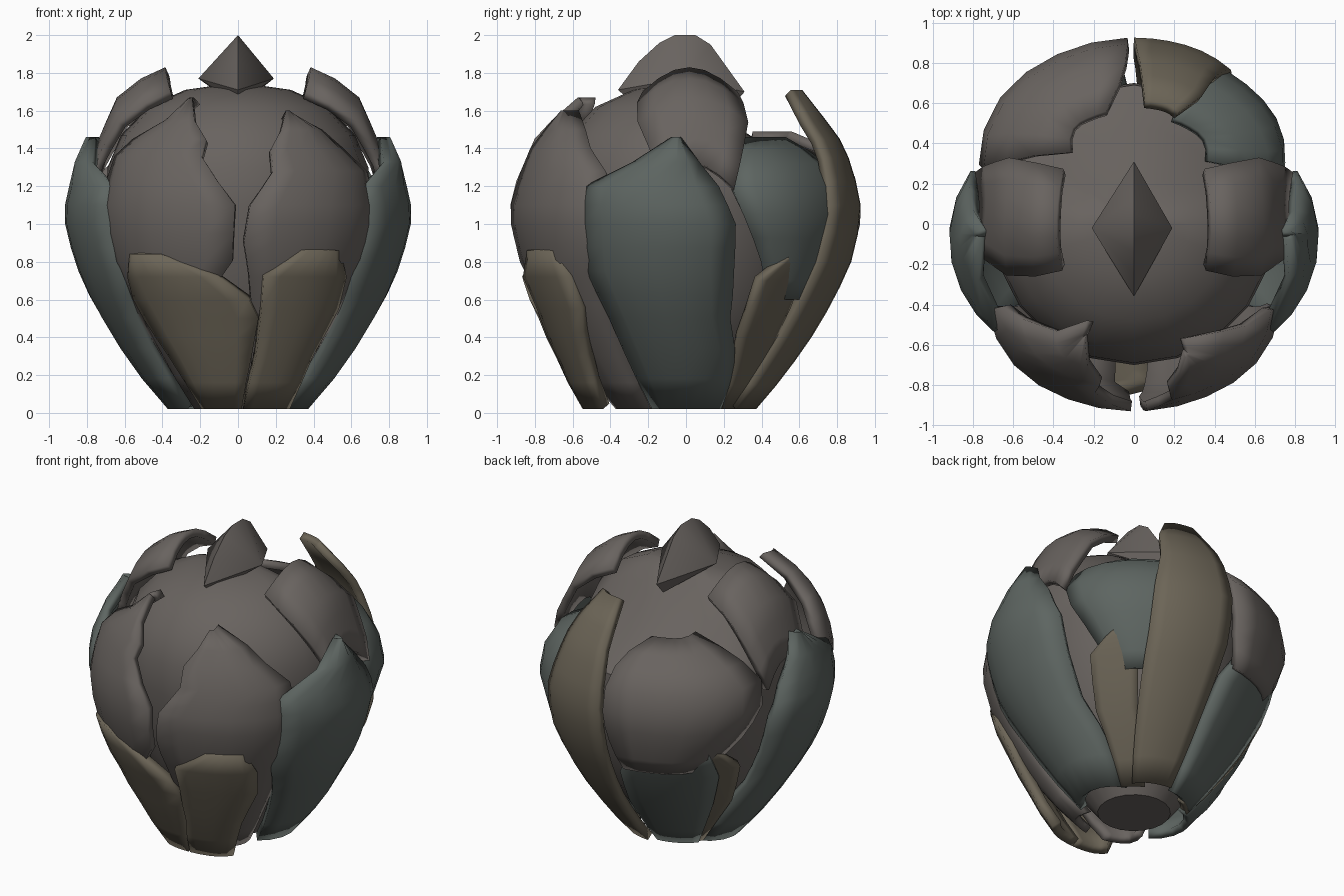
import bpy, bmesh, math

if "Cube" in bpy.data.objects:
    bpy.data.objects.remove(bpy.data.objects["Cube"])

# Outer bud profile: height -> radius
PROFILE = [(0, .34), (.2, .51), (.4, .65), (.6, .77), (.8, .86), (1.05, .92),
           (1.3, .87), (1.45, .80), (1.6, .69), (1.72, .54), (1.84, .36)]


def radius(z):
    for (z0, r0), (z1, r1) in zip(PROFILE, PROFILE[1:]):
        if z <= z1:
            return r0 + (r1 - r0) * (z - z0) / (z1 - z0)
    return PROFILE[-1][1]


def material(name, color):
    m = bpy.data.materials.new(name)
    m.diffuse_color = (*color, 1)
    m.use_nodes = True
    m.node_tree.nodes["Principled BSDF"].inputs["Base Color"].default_value = m.diffuse_color
    return m


MAUVE = material("mauve_grey", (.14, .125, .115))
TEAL = material("teal_grey", (.11, .13, .12))
OCHRE = material("ochre_grey", (.15, .13, .095))


def finish(name, bm, mat, thick=0, angle=35):
    me = bpy.data.meshes.new(name)
    bm.to_mesh(me)
    bm.free()
    ob = bpy.data.objects.new(name, me)
    bpy.context.collection.objects.link(ob)
    me.materials.append(mat)
    if thick:
        mod = ob.modifiers.new("thickness", 'SOLIDIFY')
        mod.thickness = thick
        mod.offset = -1
    bpy.ops.object.select_all(action='DESELECT')
    ob.select_set(True)
    bpy.context.view_layer.objects.active = ob
    bpy.ops.object.shade_smooth_by_angle(angle=math.radians(angle))
    return ob


def petal(name, centre, sign, rows, mat, off=0, tuck=(0, 0), sag=0, thick=.05, cols=6):
    """Rows are (height, start angle, end angle, extra radius) wrapped on the bud profile."""
    rows = [(*r, 0)[:4] for r in rows]
    fine = [rows[0]]
    for p, q in zip(rows, rows[1:]):
        n = max(1, math.ceil((q[0] - p[0]) / .17))
        fine += [tuple(a + (b - a) * k / n for a, b in zip(p, q)) for k in range(1, n + 1)]
    bm = bmesh.new()
    grid = []
    for z, a0, a1, extra in fine:
        line = []
        for j in range(cols + 1):
            u = j / cols
            v = 2 * u - 1
            ang = math.radians(centre + sign * (a0 + (a1 - a0) * u))
            r = radius(z) + off + extra + (tuck[0] if v < 0 else tuck[1]) * v * v
            line.append(bm.verts.new((r * math.cos(ang), r * math.sin(ang), z - sag * v * v)))
        grid.append(line)
    for lo, hi in zip(grid, grid[1:]):
        for j in range(cols):
            f = [lo[j], lo[j + 1], hi[j + 1], hi[j]]
            bm.faces.new(f if sign > 0 else f[::-1])
    return finish(name, bm, mat, thick)


# Inner bud core, turned from a profile, its crown sloping down to the rear
core = [(0, .02), (.22, .02), (.36, .2), (.5, .4), (.6, .6), (.67, .85), (.7, 1.1),
        (.69, 1.3), (.62, 1.47), (.48, 1.62), (.28, 1.71), (.14, 1.73), (0, 1.74)]
bm = bmesh.new()
vs = [bm.verts.new((r, 0, z)) for r, z in core]
es = [bm.edges.new(p) for p in zip(vs, vs[1:])]
bmesh.ops.spin(bm, geom=vs + es, cent=(0, 0, 0), axis=(0, 0, 1), angle=math.tau, steps=20)
bmesh.ops.remove_doubles(bm, verts=bm.verts, dist=.001)
bmesh.ops.recalc_face_normals(bm, faces=bm.faces)
for v in bm.verts:
    if v.co.z > 1.2 and v.co.y > .05:
        v.co.z -= min(.24, .9 * (v.co.y - .05)) * min(1, (v.co.z - 1.2) / .3)
finish("bud_core", bm, MAUVE)

# Pointed ridge cap on the crown
bm = bmesh.new()
for co in [(0, -.06, 2), (0, .05, 2), (0, -.14, 1.96), (0, .13, 1.95), (0, -.25, 1.86),
           (-.21, -.02, 1.77), (.19, -.02, 1.77), (0, -.36, 1.71), (0, .31, 1.70), (0, -.28, 1.64),
           (0, .24, 1.62)]:
    bm.verts.new(co)
bmesh.ops.convex_hull(bm, input=bm.verts)
bmesh.ops.recalc_face_normals(bm, faces=bm.faces)
finish("crown_tip", bm, MAUVE, angle=25)

# Mirrored side parts: wide side petal, folded upper petal, narrow rear strip
side = [(.02, -34, 42), (.5, -37, 21), (.75, -41, 19), (1, -39, 18), (1.2, -39, 12),
        (1.33, -20, 5), (1.46, -6, -2)]
upper = [(1.32, -12, 18, -.09), (1.45, -12, 21, -.06), (1.55, -16, 24, -.03), (1.67, -22, 28, .04),
         (1.77, -28, 32, .05), (1.83, -33, 38, .01)]
strip = [(.02, 36, 62), (.4, 28, 52), (.7, 30, 52), (.88, 46, 49)]
for label, centre, s in (("right", 0, 1), ("left", 180, -1)):
    petal(label + "_side_petal", centre, s, side, TEAL, .015, (-.05, -.07))
    petal(label + "_upper_petal", centre, s, upper, MAUVE, 0, (.04, .06), sag=.13)
    petal(label + "_rear_strip", centre, s, strip, OCHRE, -.04)

# Two front petals with wavy inner edges
petal("front_right_petal", -90, 1,
      [(.02, 10, 50), (.72, 4, 56), (.9, 2, 60), (1.1, 4, 60), (1.28, 12, 58), (1.4, 12, 48),
       (1.5, 17, 40), (1.6, 21, 24)], MAUVE, .02, (0, -.09))
petal("front_left_petal", -90, -1,
      [(.02, 10, 50), (.7, 7, 56), (.8, 2, 58), (1.1, 1, 60), (1.36, 13, 58), (1.45, 12, 50),
       (1.55, 18, 36), (1.67, 23, 26)], MAUVE, .02, (0, -.09))

# Short front sepals that flare away from the base
petal("front_right_sepal", -90, 1,
      [(.02, 3, 32, .19), (.3, 8, 37, .11), (.55, 9, 44, .06), (.72, 9, 43, .05), (.86, 22, 38, .035)],
      OCHRE, thick=.06, tuck=(0, -.03))
petal("front_left_sepal", -90, 1,
      [(.02, -22, 2, .19), (.3, -34, 6, .11), (.5, -42, 8, .07), (.6, -44, 4, .06),
       (.72, -44, -7, .05), (.84, -41, -27, .035)], OCHRE, thick=.06, tuck=(-.03, 0))

# Rear petals: tall right one, its inner neighbour, broad left one over a sepal
petal("back_right_petal", 90, -1,
      [(.02, 3, 42), (.4, 2, 38), (.8, 0, 34), (1.1, 0, 32), (1.35, 1, 29), (1.55, 3, 28),
       (1.71, 5, 22, .05)], OCHRE, .015, (0, -.02))
petal("back_right_inner_petal", 90, -1,
      [(.6, 30, 50), (.8, 26, 58), (1.05, 24, 68), (1.2, 22, 72), (1.32, 20, 70, -.04),
       (1.40, 20, 62, -.12), (1.46, 20, 50, -.2)], TEAL, -.03, (0, -.08))
petal("back_left_petal", 90, -1,
      [(.7, -46, -8), (.9, -60, -4), (1.1, -69, -2), (1.25, -70, -2), (1.36, -64, -3, -.05),
       (1.43, -56, -6, -.12), (1.49, -42, -14, -.21)], MAUVE, .015, (-.1, 0))
petal("back_left_sepal", 90, -1,
      [(.02, -48, -4), (.4, -50, -2), (.65, -50, -4), (.85, -44, -12)], TEAL, -.02)
